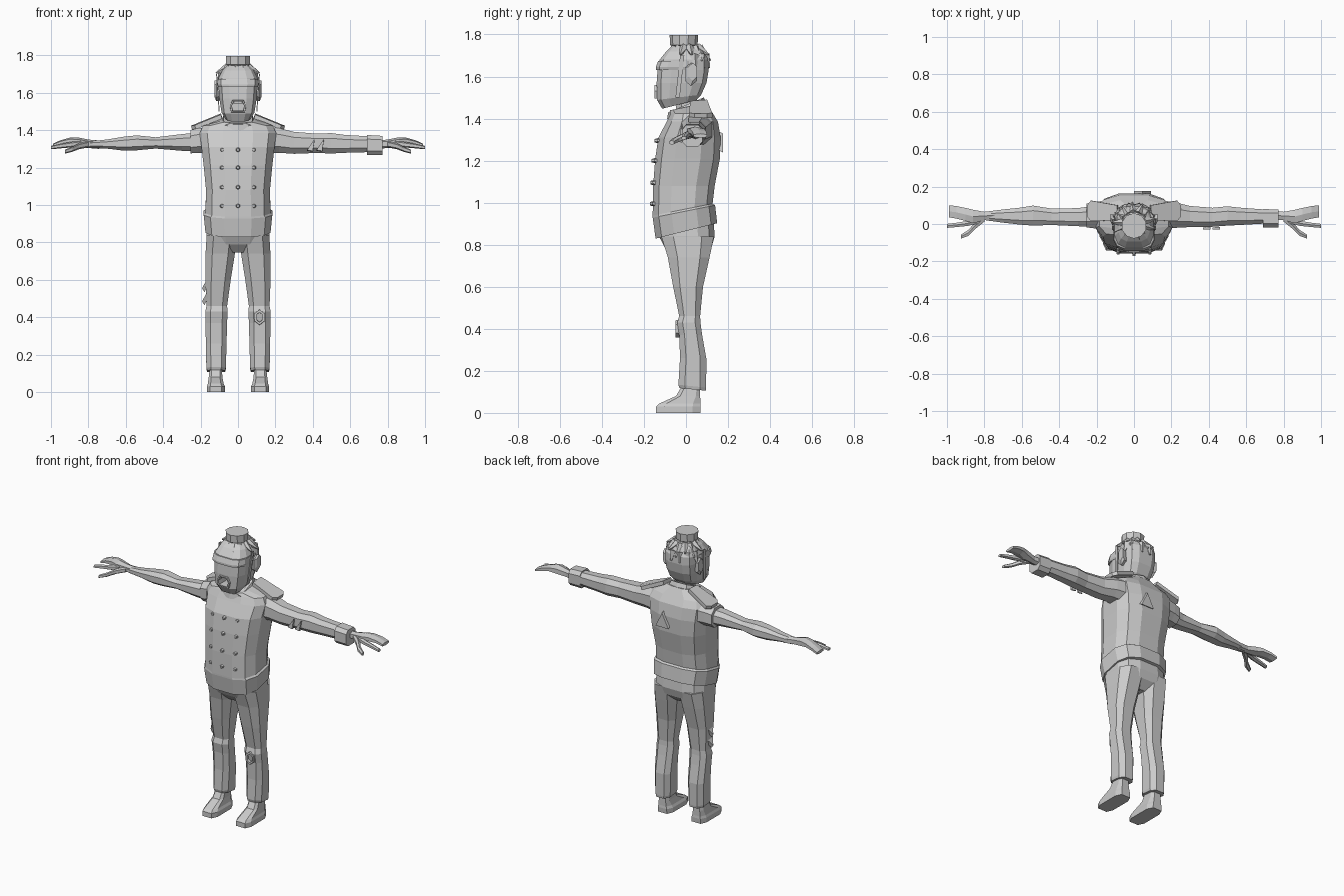
import bpy, bmesh, math
from mathutils import Vector, Matrix

grey = bpy.data.materials.new("plain_grey")
grey.diffuse_color = (0.6, 0.6, 0.6, 1)


def finish(name, bm):
    bmesh.ops.recalc_face_normals(bm, faces=bm.faces)
    me = bpy.data.meshes.new(name)
    bm.to_mesh(me)
    bm.free()
    me.materials.append(grey)
    ob = bpy.data.objects.new(name, me)
    bpy.context.collection.objects.link(ob)
    return ob


def oval(n, p, turn=0.5):
    """Unit superellipse; lower p is boxier."""
    out = []
    for i in range(n):
        a = 2 * math.pi * (i + turn) / n
        c, s = math.cos(a), math.sin(a)
        out.append((math.copysign(abs(c) ** p, c), math.copysign(abs(s) ** p, s)))
    return out


def loft(name, rings, caps=True):
    bm = bmesh.new()
    rows = [[bm.verts.new(q) for q in r] for r in rings]
    n = len(rows[0])
    for a, b in zip(rows, rows[1:]):
        for i in range(n):
            bm.faces.new((a[i], a[(i + 1) % n], b[(i + 1) % n], b[i]))
    if caps:
        bm.faces.new(rows[0])
        bm.faces.new(rows[-1])
    return finish(name, bm)


def upright(name, spec, n=12, p=0.75, tilt=0.0, caps=True):
    """Rows of (z, x_min, x_max, y_front, y_back[, tilt])."""
    rings = []
    for z, x0, x1, y0, y1, *t in spec:
        k = t[0] if t else tilt
        cx, cy, rx, ry = (x0 + x1) / 2, (y0 + y1) / 2, (x1 - x0) / 2, (y1 - y0) / 2
        rings.append([(cx + rx * u, cy + ry * v, z + k * (cy + ry * v)) for u, v in oval(n, p)])
    return loft(name, rings, caps)


def sideways(name, spec, s, n=8, p=0.8):
    """Rows of (x, y_min, y_max, z_min, z_max), mirrored by s."""
    rings = []
    for x, y0, y1, z0, z1 in spec:
        rings.append([(s * x, (y0 + y1) / 2 + (y1 - y0) / 2 * u, (z0 + z1) / 2 + (z1 - z0) / 2 * v)
                      for u, v in oval(n, p)])
    return loft(name, rings)


def cone(name, base, tip, r0, r1, n):
    base, tip = Vector(base), Vector(tip)
    d = tip - base
    bm = bmesh.new()
    m = Matrix.Translation((base + tip) / 2) @ d.to_track_quat('Z', 'Y').to_matrix().to_4x4()
    bmesh.ops.create_cone(bm, cap_ends=True, segments=n, radius1=r0, radius2=r1, depth=d.length, matrix=m)
    return finish(name, bm)


def prism(name, outline, offset):
    """Flat outline of 3D points thickened by an offset vector."""
    o = Vector(offset)
    return loft(name, [outline, [Vector(q) + o for q in outline]])


# Jacket with flared hem band, chest and sloping shoulders
upright("jacket", [
    (0.865, -.165, .165, -.14, .14, .25), (0.865, -.178, .178, -.148, .152, .25),
    (0.96, -.188, .188, -.162, .142, .2), (0.97, -.178, .178, -.162, .13, .2),
    (1.08, -.175, .175, -.16, .14), (1.21, -.188, .188, -.15, .165),
    (1.31, -.2, .2, -.135, .168), (1.385, -.21, .21, -.095, .155),
    (1.425, -.19, .19, -.075, .13), (1.455, -.095, .095, -.08, .10, .2)], p=0.7)
# Standing collar, higher at the back
upright("collar", [
    (1.43, -.095, .095, -.09, .10, .35), (1.465, -.08, .08, -.085, .085, .42),
    (1.465, -.062, .062, -.065, .068, .42), (1.42, -.06, .06, -.06, .07, .3)], n=10)
upright("neck", [(1.40, -.055, .055, -.05, .06), (1.51, -.05, .05, -.05, .055)], n=8)

# Three columns of jacket buttons
for x in (-.085, 0, .085):
    for z, y in ((1.295, -.137), (1.2, -.151), (1.095, -.158), (.995, -.16)):
        yy = y + abs(x) * 0.12
        cone("button", (x, yy + .01, z), (x, yy - .012, z), .014, .008, 6)

# Torn cloth flap on the back
prism("back_tear", [(.0, .155, 1.25), (.09, .155, 1.25), (.045, .155, 1.34)], (0, .022, -.012))

# Trousers: seat plus two legs
upright("trouser_seat", [
    (.745, -.055, .055, -.06, .075), (.79, -.165, .165, -.105, .125),
    (.84, -.172, .172, -.132, .14), (.90, -.165, .165, -.13, .135)], n=12, p=0.7)
for s in (-1, 1):
    def side(rows):
        return [(z, min(s * a, s * b), max(s * a, s * b), *r) for z, a, b, *r in rows]
    upright("trouser_leg", side([
        (.115, .066, .168, -.035, .098, -.1), (.13, .062, .172, -.04, .10, -.1),
        (.26, .058, .175, -.032, .10), (.37, .055, .177, -.035, .08),
        (.43, .052, .178, -.045, .072), (.46, .055, .172, -.035, .07),
        (.60, .035, .178, -.065, .085), (.74, .012, .178, -.092, .118),
        (.84, .0, .172, -.125, .14)]), n=8, p=0.7)
    # Shoe with low toe, upper and ankle
    sole = side([
        (0, .068, .168, -.147, .072), (.03, .068, .168, -.147, .074),
        (.045, .075, .163, -.13, .072), (.08, .082, .158, -.05, .07),
        (.13, .085, .152, -.02, .068)])
    upright("shoe", sole, n=8, p=0.5)

    # Shoulder board
    prism("shoulder_board", [
        (s * .085, .02, 1.462), (s * .225, .015, 1.405), (s * .245, .04, 1.402),
        (s * .245, .10, 1.402), (s * .225, .125, 1.405), (s * .085, .10, 1.468)], (s * .006, 0, .022))

    # Hand: fanned fingers, separate forefinger and thumb
    sideways("hand", [
        (.74, .02, .075, 1.30, 1.345), (.80, .018, .068, 1.305, 1.35), (.86, .0, .08, 1.312, 1.362),
        (.90, .012, .09, 1.322, 1.36), (.95, .025, .10, 1.318, 1.346), (.99, .032, .104, 1.308, 1.328)], s, n=6)
    sideways("forefinger", [
        (.84, .0, .035, 1.312, 1.345), (.89, -.012, .018, 1.308, 1.338),
        (.95, -.018, .008, 1.303, 1.328), (1.0, -.022, .002, 1.298, 1.316)], s, n=6)
    sideways("thumb", [
        (.80, .01, .05, 1.308, 1.342), (.85, -.03, .012, 1.298, 1.33),
        (.885, -.065, -.03, 1.285, 1.312), (.925, -.08, -.055, 1.275, 1.296)], s, n=6)
    # Ear
    sideways("ear", [(.095, -.005, .05, 1.56, 1.655), (.116, -.008, .055, 1.555, 1.665),
                     (.126, .01, .055, 1.58, 1.665)], s, n=6)
    # Cheek strap
    prism("cheek_strap", [(s * .098, -.05, 1.50), (s * .098, -.03, 1.50),
                          (s * .112, -.008, 1.70), (s * .112, -.028, 1.70)], (s * .005, 0, 0))

# Full sleeve with cuff, and tattered thin sleeve on the other arm
sideways("long_sleeve", [
    (.16, -.03, .13, 1.27, 1.425), (.22, -.025, .12, 1.275, 1.415), (.30, -.02, .10, 1.27, 1.395),
    (.42, -.018, .09, 1.275, 1.385), (.50, -.012, .098, 1.272, 1.388), (.57, -.008, .09, 1.276, 1.378),
    (.70, .0, .08, 1.28, 1.37)], 1)
sideways("cuff", [(.69, -.02, .082, 1.265, 1.377), (.772, -.02, .08, 1.265, 1.372)], 1, p=0.6)
sideways("short_sleeve", [
    (.16, -.03, .13, 1.275, 1.42), (.21, -.028, .122, 1.275, 1.415), (.255, -.022, .112, 1.272, 1.405)], -1)
sideways("bare_arm", [
    (.22, -.018, .10, 1.285, 1.39), (.30, -.015, .088, 1.287, 1.382), (.44, -.008, .085, 1.30, 1.364),
    (.54, -.012, .102, 1.29, 1.375), (.61, -.006, .09, 1.288, 1.368), (.70, .005, .08, 1.30, 1.352),
    (.79, .018, .068, 1.305, 1.342)], -1)

# Cloth tears on sleeve, thigh and knee
for x in (.37, .42):
    prism("sleeve_tear", [(x, -.018, 1.29), (x + .03, -.018, 1.285), (x + .04, -.016, 1.35)], (0, -.012, .004))
for z in (.505, .575):
    prism("thigh_tear", [(-.168, -.03, z + .025), (-.168, .03, z + .02), (-.192, .0, z - .02)], (.012, 0, -.02))
loft("knee_tear", [[(.115 + r * u, y, .40 + 1.35 * r * v) for u, v in oval(6, 1)]
                   for r, y in ((.032, -.02), (.03, -.05), (.02, -.05), (.018, -.025))], False)

# Head with a boxy jaw and an open mouth
head = upright("head", [
    (1.475, -.068, .068, -.115, .05, .25), (1.505, -.09, .09, -.14, .075, .12),
    (1.57, -.102, .102, -.142, .10), (1.63, -.106, .106, -.138, .11),
    (1.68, -.106, .106, -.128, .108), (1.72, -.085, .085, -.095, .085),
    (1.745, -.06, .06, -.065, .055)], n=12, p=0.6)
mouth = [(-.03, 1.502), (.03, 1.502), (.036, 1.53), (.024, 1.555), (-.024, 1.555), (-.036, 1.53)]
cutter = prism("mouth_cutter", [(x, -.2, z) for x, z in mouth], (0, .13, 0))
cutter.hide_render = True
cutter.hide_viewport = True
cut = head.modifiers.new("mouth", 'BOOLEAN')
cut.object, cut.operation, cut.solver = cutter, 'DIFFERENCE', 'EXACT'
# Lips and teeth
loft("lips", [[(x * k, y, 1.53 + (z - 1.53) * k) for x, z in mouth]
              for k, y in ((1.25, -.13), (1.2, -.15), (.95, -.15), (.9, -.12))], False)
prism("teeth", [(-.026, -.125, 1.54), (.026, -.125, 1.54), (.02, -.125, 1.553), (-.02, -.125, 1.553)], (0, .02, 0))
# Brow band across the forehead
upright("brow_band", [(1.632, -.108, .108, -.146, .06), (1.645, -.112, .112, -.146, .06),
                      (1.675, -.11, .11, -.134, .06)], n=12, p=0.6)

# Ragged hair around the cap
for i in range(13):
    a = 2 * math.pi * i / 13 + .2
    c, sn = math.cos(a), math.sin(a)
    drop = .03 if i % 2 else .0
    cone("hair_tuft", (.055 * c, .005 + .055 * sn, 1.735), (.118 * c, .005 + .112 * sn, 1.705 - drop), .024, .004, 5)
for i in range(6):
    a = math.pi * (i + .5) / 6
    cone("back_hair", (.085 * math.cos(a), .02 + .07 * math.sin(a), 1.70),
         (.112 * math.cos(a), .02 + .092 * math.sin(a), 1.64), .026, .006, 5)

# Small cap
upright("cap", [(1.72, -.058, .058, -.066, .05), (1.745, -.056, .056, -.066, .048),
                (1.75, -.066, .066, -.075, .055), (1.797, -.068, .068, -.078, .058)], n=10, p=1)
